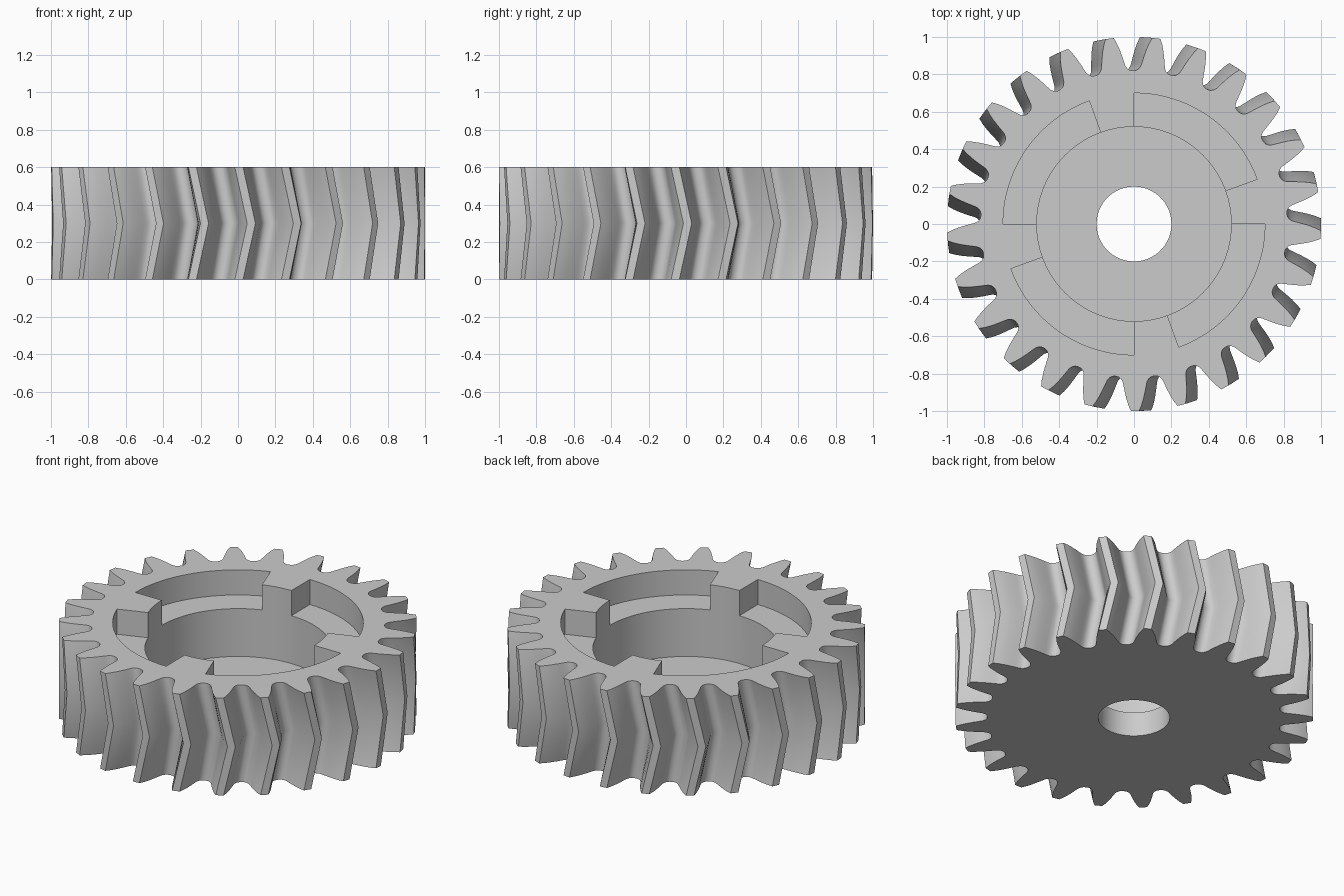
import bpy
import bmesh
from math import cos, sin, pi, radians

cube = bpy.data.objects.get("Cube")
if cube:
    bpy.data.objects.remove(cube, do_unlink=True)

TEETH = 25
HEIGHT = 0.6
TWIST = 0.066            # rotation of the middle plane against both ends
PITCH = 2 * pi / TEETH
PHASE = radians(-89.7)   # direction of the first tooth

grey = bpy.data.materials.new("plain grey")
grey.use_nodes = True
grey.diffuse_color = (0.6, 0.6, 0.6, 1)
grey.node_tree.nodes["Principled BSDF"].inputs["Base Color"].default_value = (0.6, 0.6, 0.6, 1)


def loft(name, profile, levels):
    """Closed prism from polar (radius, angle) points; levels are (z, twist)."""
    bm = bmesh.new()
    rings = [[bm.verts.new((r * cos(a + t), r * sin(a + t), z)) for r, a in profile]
             for z, t in levels]
    n = len(profile)
    for low, high in zip(rings, rings[1:]):
        for i in range(n):
            j = (i + 1) % n
            bm.faces.new((low[i], low[j], high[j], high[i]))
    bm.faces.new(rings[0][::-1])
    bm.faces.new(rings[-1])
    bmesh.ops.recalc_face_normals(bm, faces=bm.faces)
    mesh = bpy.data.meshes.new(name)
    bm.to_mesh(mesh)
    bm.free()
    mesh.materials.append(grey)
    obj = bpy.data.objects.new(name, mesh)
    bpy.context.collection.objects.link(obj)
    return obj


def circle(radius, steps):
    return [(radius, 2 * pi * i / steps) for i in range(steps)]


# Half tooth: root fillet up the curved flank to the tip land
half = [(0.82, 0.118), (0.823, 0.103), (0.832, 0.088), (0.846, 0.077), (0.87, 0.069),
        (0.90, 0.060), (0.935, 0.049), (0.97, 0.036), (1.0, 0.022)]
tooth = [(r, -a) for r, a in half] + [(r, a) for r, a in reversed(half)]
outline = [(r, PHASE + k * PITCH + a) for k in range(TEETH) for r, a in tooth]
gear = loft("herringbone_gear", outline, [(0, 0), (HEIGHT / 2, TWIST), (HEIGHT, 0)])

# Cutters: shaft bore, deep round recess, four shallow locking pockets
top = HEIGHT + 0.1
cutters = [loft("bore_cutter", circle(0.2, 64), [(-0.1, 0), (top, 0)]),
           loft("recess_cutter", circle(0.52, 96), [(0.15, 0), (top, 0)])]
for k in range(4):
    start, end = radians(20 + 90 * k), radians(90 + 90 * k)
    steps = 20
    arc = [(0.7, start + (end - start) * i / steps) for i in range(steps + 1)]
    sector = [(0.42, start)] + arc + [(0.42, end)]
    cutters.append(loft("pocket_cutter", sector, [(0.445, 0), (top, 0)]))

bpy.ops.object.select_all(action="DESELECT")
bpy.context.view_layer.objects.active = gear
gear.select_set(True)
for cutter in cutters:
    cutter.hide_render = True
    mod = gear.modifiers.new("cut", "BOOLEAN")
    mod.operation = "DIFFERENCE"
    mod.solver = "EXACT"
    mod.object = cutter
    bpy.ops.object.modifier_apply(modifier=mod.name)
    bpy.data.objects.remove(cutter, do_unlink=True)

bpy.ops.object.shade_smooth_by_angle(angle=radians(30))
